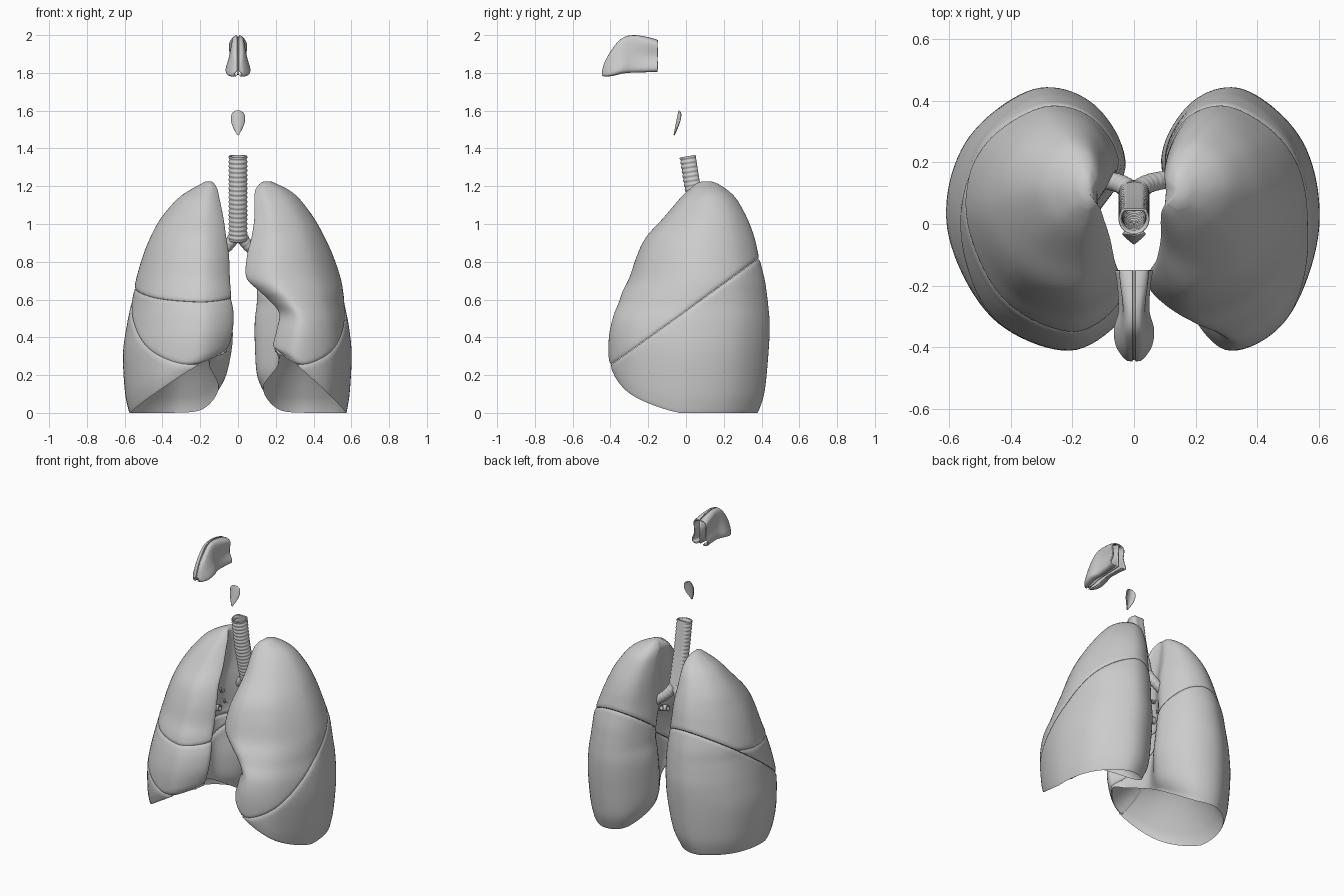
import bpy, bmesh, math
from mathutils import Vector

if "Cube" in bpy.data.objects:
    bpy.data.objects.remove(bpy.data.objects["Cube"])


def spline(pts, n, closed=False):
    """Catmull-Rom through tuples of any length."""
    m, out = len(pts), []
    get = lambda i: pts[i % m] if closed else pts[max(0, min(m - 1, i))]
    for i in range(m if closed else m - 1):
        p = [get(i + k) for k in (-1, 0, 1, 2)]
        for j in range(n):
            t = j / n
            out.append(tuple(0.5 * (2 * b + (c - a) * t + (2 * a - 5 * b + 4 * c - d) * t * t
                                    + (3 * b - a - 3 * c + d) * t ** 3) for a, b, c, d in zip(*p)))
    if not closed:
        out.append(tuple(pts[-1]))
    return out


def skin(bm, rings, closed=True):
    rows = [[bm.verts.new(p) for p in r] for r in rings]
    n = len(rows[0])
    for a, b in zip(rows, rows[1:]):
        for i in range(n if closed else n - 1):
            k = (i + 1) % n
            bm.faces.new((a[i], a[k], b[k], b[i]))
    return rows


def finish(name, bm, angle=50, thick=0, offset=0):
    bmesh.ops.recalc_face_normals(bm, faces=bm.faces[:])
    me = bpy.data.meshes.new(name)
    bm.to_mesh(me)
    bm.free()
    ob = bpy.data.objects.new(name, me)
    bpy.context.collection.objects.link(ob)
    bpy.ops.object.select_all(action='DESELECT')
    ob.select_set(True)
    bpy.context.view_layer.objects.active = ob
    bpy.ops.object.shade_smooth_by_angle(angle=math.radians(angle))
    if thick:
        mod = ob.modifiers.new("thickness", 'SOLIDIFY')
        mod.thickness, mod.offset = thick, offset
    return ob


# Lung levels: height, front y, back y
LEVELS = [(0, -.40, .38), (.1, -.41, .41), (.3, -.407, .43), (.45, -.385, .437), (.55, -.355, .43),
          (.62, -.335, .422), (.7, -.30, .41), (.82, -.26, .38), (.92, -.21, .357), (1.02, -.12, .32),
          (1.12, -.035, .265), (1.17, .015, .215), (1.20, .05, .17)]
# Per lung: outer x, front inner x, hilum x, back inner x
THREE_LOBED = [(.575, .06, .15, .10), (.595, .05, .15, .06), (.605, .03, .16, .03), (.585, .025, .17, .03),
               (.565, .035, .17, .035), (.55, .04, .17, .04), (.535, .045, .16, .05), (.50, .05, .14, .06),
               (.46, .065, .13, .07), (.405, .08, .12, .09), (.32, .10, .12, .105), (.25, .11, .125, .115),
               (.195, .125, .13, .13)]
TWO_LOBED = [(.575, .20, .21, .13), (.59, .19, .22, .10), (.60, .21, .23, .09), (.585, .225, .24, .09),
             (.565, .17, .24, .10), (.555, .11, .22, .10), (.54, .045, .18, .10), (.50, .05, .14, .10),
             (.455, .075, .13, .10), (.40, .09, .12, .10), (.325, .09, .105, .10), (.265, .095, .105, .105),
             (.205, .115, .12, .12)]


def lung(table, side):
    rings = []
    for z, yf, yb, xo, xf, xh, xb in spline([a + b for a, b in zip(LEVELS, table)], 5):
        d, w, v = yb - yf, xo - xf, xo - xb
        # cross-section from the front inner edge round to the hilum; third value lifts the base rim
        loop = spline([(xf, yf + .14 * d, .32), (xf + .3 * w, yf, .25), (xf + .75 * w, yf + .13 * d, .10),
                       (xo, yf + .47 * d, 0), (xb + .9 * v, yf + .8 * d, 0), (xb + .53 * v, yb, 0),
                       (xb + .18 * v, yb - .06 * d, .02), (xb, yb - .3 * d, .13),
                       (xh, yf + .45 * d, .25), (xf + .6 * (xh - xf), yf + .25 * d, .31)], 10, True)
        fade = max(0, 1 - z / .8) ** 2
        rings.append([Vector((side * u, y, z + .012 + fade * max(0, lift))) for u, y, lift in loop])
    # hollow underside resting on the diaphragm
    rim = rings[0]
    mid = sum(rim, Vector()) / len(rim)
    dome = []
    for f in (.05, .2, .35, .5, .62, .74, .84, .92, .97):
        ring = []
        for p in rim:
            q = mid.lerp(p, f)
            q.z = .42 + (p.z - .42) * f ** 2.2
            ring.append(q)
        dome.append(ring)
    # rounded lip under the rim
    lip = []
    for p in rim:
        q = mid.lerp(p, .985)
        q.z = p.z - .012
        lip.append(q)
    bm = bmesh.new()
    rows = skin(bm, dome + [lip] + rings)
    bm.faces.new(rows[0])
    # rounded apex
    top = sum(rings[-1], Vector()) / len(rim)
    last = rows[-1]
    for f, z in ((.7, 1.22), (.4, 1.226)):
        new = [bm.verts.new((*top.lerp(p, f).xy, z)) for p in rings[-1]]
        for i in range(len(last)):
            k = (i + 1) % len(last)
            bm.faces.new((last[i], last[k], new[k], new[i]))
        last = new
    bm.faces.new(last)
    bmesh.ops.recalc_face_normals(bm, faces=bm.faces[:])
    return bm


def lobe(name, source, planes):
    """Cut a lobe out along fissure planes, rounding its border."""
    bm = source.copy()
    for co, no in planes:
        for d in (.022, .012, .005, .001):
            bmesh.ops.bisect_plane(bm, geom=bm.verts[:] + bm.edges[:] + bm.faces[:], dist=1e-5,
                                   plane_co=co - no * d, plane_no=no, clear_outer=(d == .001))
        bm.normal_update()
        for v in bm.verts:
            d = -(v.co - co).dot(no)
            if d < .022:
                n = v.normal - no * no.dot(v.normal)
                v.co -= n * .008 * (1 - d / .022) ** 2
        bmesh.ops.triangle_fill(bm, use_beauty=True, edges=[e for e in bm.edges if e.is_boundary])
    finish(name, bm)


# Fissures: normals point upward
OBLIQUE = (Vector((0, -.41, .245)), Vector((0, -.72, 1)).normalized())
HORIZONTAL = (Vector((0, -.33, .59)), Vector((0, -.17, 1)).normalized())
flip = lambda p: (p[0], -p[1])

body = lung(THREE_LOBED, -1)
lobe("three_lobed_lung_upper", body, [flip(OBLIQUE), flip(HORIZONTAL)])
lobe("three_lobed_lung_middle", body, [flip(OBLIQUE), HORIZONTAL])
lobe("three_lobed_lung_lower", body, [OBLIQUE])
body.free()
body = lung(TWO_LOBED, 1)
lobe("two_lobed_lung_upper", body, [flip(OBLIQUE)])
lobe("two_lobed_lung_lower", body, [OBLIQUE])
body.free()


def tube(name, path, r, r_end=None, pitch=.024, ripple=.05, flat=1.0):
    pts = [Vector(p) for p in spline(path, 54)]
    rings, s = [], 0
    for i, p in enumerate(pts):
        t = (pts[min(i + 1, len(pts) - 1)] - pts[max(i - 1, 0)]).normalized()
        s += (p - pts[i - 1]).length if i else 0
        a = t.cross(Vector((0, 1, 0))).normalized()
        b = a.cross(t)
        b = -b if b.y < 0 else b
        rad = r + ((r_end or r) - r) * i / (len(pts) - 1)
        ring = []
        for k in range(28):
            c, o = math.cos(k * math.tau / 28), math.sin(k * math.tau / 28)
            q = rad * (1 + (ripple * math.sin(math.tau * s / pitch) if o < flat else 0))
            ring.append(p + a * c * q + b * min(o, flat) * q)
        rings.append(ring)
    bm = bmesh.new()
    skin(bm, rings)
    finish(name, bm, 60, .008, -1)


# Windpipe, bronchi and hilum vessels
tube("trachea", [(0, .015, 1.36), (0, .05, 1.15), (0, .108, .915)], .048, flat=.75)
for side, tag in ((-1, "three_lobed"), (1, "two_lobed")):
    tube(tag + "_bronchus", [(side * .012, .108, .945), (side * .06, .135, .88), (side * .2, .16, .77)],
         .034, .026, ripple=.02)
    for i, (y, z, r) in enumerate(((.03, .84, .024), (.07, .75, .022), (.0, .72, .02))):
        tube(f"{tag}_hilum_vessel_{i + 1}", [(side * .22, y, z - .02), (side * .135, y, z)], r, ripple=0)

# Epiglottis: curved leaf
rows = []
for z, w in spline([(1.47, .003), (1.495, .016), (1.525, .03), (1.555, .036), (1.58, .032), (1.595, .018), (1.6, .004)], 4):
    y = -.063 + .2 * (z - 1.47)
    rows.append([(w * k / 6, y + .016 * (w / .036) * (k / 6) ** 2, z) for k in range(-6, 7)])
bm = bmesh.new()
skin(bm, rows, False)
finish("epiglottis", bm, 50, .006)

# Nose cartilage: y, top, bottom, upper / middle / lower half width
NOSE = [(-.15, 1.97, 1.81, .045, .040, .058), (-.20, 1.985, 1.808, .040, .035, .050),
        (-.28, 1.996, 1.806, .030, .035, .046), (-.34, 1.978, 1.80, .030, .045, .061),
        (-.39, 1.92, 1.788, .030, .045, .056), (-.425, 1.86, 1.785, .022, .032, .036),
        (-.441, 1.81, 1.788, .010, .018, .018)]
stations = spline(NOSE, 5)
for side, tag in ((-1, "a"), (1, "b")):
    rows = []
    for y, top, bot, a, b, c in stations:
        h = top - bot
        prof = spline([(.004, top), (a * .7, top - .04 * h), (a, top - .17 * h), (b, top - .55 * h),
                       (c, bot + .12 * h), (c * .85, bot + .01 * h), (c * .4, bot)], 4)
        rows.append([(side * x, y, z) for x, z in prof])
    bm = bmesh.new()
    skin(bm, rows, False)
    finish("nose_side_cartilage_" + tag, bm, 50, .008)

# Nose septum plate
bm = bmesh.new()
skin(bm, [[(0, s[0], s[1] - .006), (0, s[0], s[2] + .004)] for s in stations], False)
finish("nose_septum", bm, 50, .01)
